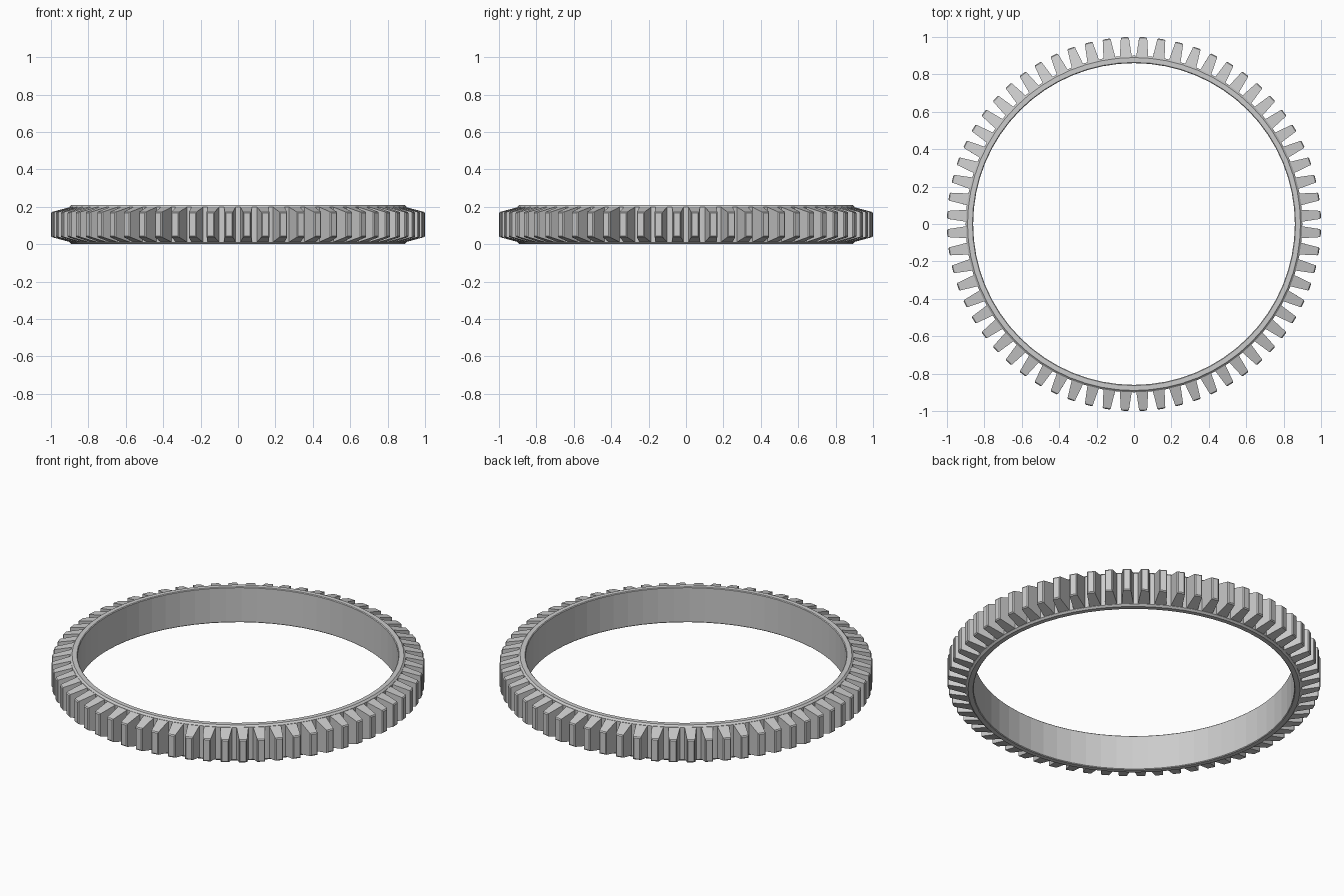
import bpy, bmesh, math
from mathutils import Matrix, Vector

cube = bpy.data.objects.get("Cube")
if cube:
    bpy.data.objects.remove(cube)

TEETH = 64
HEIGHT = 0.21
MID = HEIGHT / 2


def add_object(name, bm):
    bmesh.ops.recalc_face_normals(bm, faces=bm.faces)
    mesh = bpy.data.meshes.new(name)
    bm.to_mesh(mesh)
    bm.free()
    obj = bpy.data.objects.new(name, mesh)
    bpy.context.collection.objects.link(obj)
    return obj


# Ring band: chamfered rectangular section spun around z
inner, outer, chamfer = 0.86, 0.9, 0.01
lower = [(inner, 0.004), (inner + 0.004, 0), (outer - chamfer, 0), (outer, chamfer)]
section = lower + [(r, HEIGHT - z) for r, z in reversed(lower)]
bm = bmesh.new()
verts = [bm.verts.new((r, 0, z)) for r, z in section]
edges = [bm.edges.new((v, verts[i - 1])) for i, v in enumerate(verts)]
bmesh.ops.spin(bm, geom=verts + edges, cent=(0, 0, 0), axis=(0, 0, 1),
               angle=math.tau, steps=TEETH, use_merge=True)
bmesh.ops.remove_doubles(bm, verts=bm.verts, dist=1e-4)
add_object("ring_band", bm)

# Gear teeth: tapered blocks with softened tips, set half a pitch off the axes
ROOT, TIP = 0.885, 1.0
bm = bmesh.new()
for i in range(TEETH):
    part = bmesh.ops.create_cube(bm, size=2)
    for v in part["verts"]:
        at_tip = v.co.x > 0
        half_width, half_height = (0.021, 0.066) if at_tip else (0.033, 0.097)
        v.co = Vector((TIP if at_tip else ROOT,
                       v.co.y * half_width, MID + v.co.z * half_height))
    tip_edges = [e for e in {e for v in part["verts"] for e in v.link_edges}
                 if all(v.co.x > 0.95 for v in e.verts)]
    turn = Matrix.Rotation((i + 0.5) * math.tau / TEETH, 3, "Z")
    bmesh.ops.rotate(bm, verts=part["verts"], cent=(0, 0, 0), matrix=turn)
    bmesh.ops.bevel(bm, geom=tip_edges, offset=0.005, segments=1, affect="EDGES")
add_object("gear_teeth", bm)
